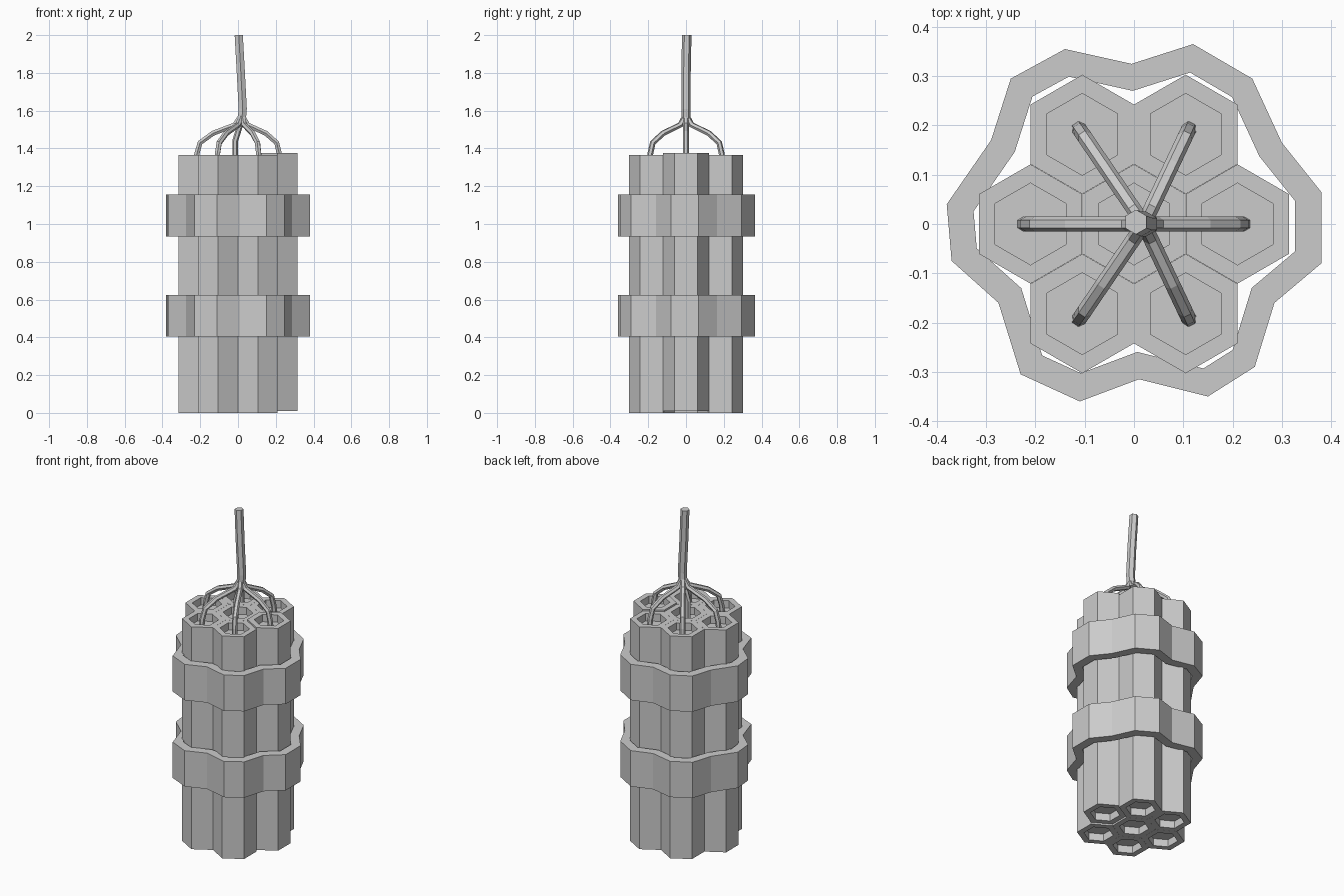
import bpy, bmesh, math
from mathutils import Vector

cube = bpy.data.objects.get("Cube")
if cube:
    bpy.data.objects.remove(cube, do_unlink=True)

grey = bpy.data.materials.new("plain grey")
grey.use_nodes = True
grey.diffuse_color = (0.6, 0.6, 0.6, 1)
grey.node_tree.nodes["Principled BSDF"].inputs["Base Color"].default_value = (0.6, 0.6, 0.6, 1)


def finish(name, bm):
    bmesh.ops.recalc_face_normals(bm, faces=bm.faces)
    mesh = bpy.data.meshes.new(name)
    bm.to_mesh(mesh)
    bm.free()
    mesh.materials.append(grey)
    obj = bpy.data.objects.new(name, mesh)
    bpy.context.collection.objects.link(obj)
    return obj


def bridge(bm, lower, upper):
    count = len(lower)
    for i in range(count):
        j = (i + 1) % count
        bm.faces.new((lower[i], lower[j], upper[j], upper[i]))


# Hexagonal stick with a recess in both ends
def stick(name, x, y, lift):
    height, depth, outer, inner = 1.365, 0.045, 0.121, 0.083
    profile = [(inner, depth), (inner, 0), (outer, 0),
               (outer, height), (inner, height), (inner, height - depth)]
    bm = bmesh.new()
    rings = []
    for radius, z in profile:
        ring = []
        for k in range(6):
            a = math.radians(30 + 60 * k)
            ring.append(bm.verts.new((x + radius * math.cos(a),
                                      y + radius * math.sin(a), z + lift)))
        rings.append(ring)
    for lower, upper in zip(rings, rings[1:]):
        bridge(bm, lower, upper)
    bm.faces.new(rings[0])
    bm.faces.new(rings[-1])
    finish(name, bm)


# Wavy strap: an outline offset inwards by its thickness
outline = [Vector(p) for p in (
    (.38, .065), (.3, .165), (.24, .295), (.12, .365), (-.005, .325), (-.14, .355),
    (-.25, .295), (-.29, .17), (-.38, .04), (-.37, -.075), (-.275, -.16), (-.23, -.305),
    (-.11, -.36), (.01, -.315), (.15, -.35), (.245, -.29), (.285, -.16), (.38, -.08))]


def inset(points, amount):
    result = []
    for i, p in enumerate(points):
        before = (p - points[i - 1]).normalized()
        after = (points[(i + 1) % len(points)] - p).normalized()
        n1 = Vector((-before.y, before.x))
        n2 = Vector((-after.y, after.x))
        result.append(p + (n1 + n2) * amount / (1 + n1.dot(n2)))
    return result


def strap(name, bottom, top):
    bm = bmesh.new()
    inside = inset(outline, 0.053)
    rings = [[bm.verts.new((p.x, p.y, z)) for p in loop]
             for loop, z in ((outline, bottom), (outline, top),
                             (inside, top), (inside, bottom))]
    for i in range(4):
        bridge(bm, rings[i], rings[(i + 1) % 4])
    finish(name, bm)


# Six-sided wire swept along a path
def wire(name, path, radius):
    curve = bpy.data.curves.new(name, "CURVE")
    curve.dimensions = "3D"
    curve.bevel_depth = radius
    curve.bevel_resolution = 1
    curve.use_fill_caps = True
    spline = curve.splines.new("POLY")
    spline.points.add(len(path) - 1)
    for point, co in zip(spline.points, path):
        point.co = (*co, 1)
    spline.use_smooth = False
    temp = bpy.data.objects.new(name + " path", curve)
    bpy.context.collection.objects.link(temp)
    bpy.context.view_layer.update()
    mesh = bpy.data.meshes.new_from_object(
        temp.evaluated_get(bpy.context.evaluated_depsgraph_get()))
    bpy.data.objects.remove(temp, do_unlink=True)
    bm = bmesh.new()
    bm.from_mesh(mesh)
    bpy.data.meshes.remove(mesh)
    bmesh.ops.remove_doubles(bm, verts=bm.verts, dist=0.0001)
    finish(name, bm)


# Sticks around a middle one, each with a branch wire to the joint
joint = Vector((0.02, 0, 0))
names = ["right_side", "back_right", "back_left", "left_side", "front_left", "front_right"]
for k, name in enumerate(names):
    a = math.radians(60 * k)
    direction = Vector((math.cos(a), math.sin(a), 0))
    centre = direction * 0.21
    stick(name + "_stick", centre.x, centre.y, 0.01 if k == 0 else 0)
    end = direction * 0.223
    path = []
    for t, z in ((0, 1.32), (0.02, 1.37), (0.09, 1.43), (0.37, 1.48), (0.85, 1.525), (1, 1.58)):
        p = end.lerp(joint, t)
        path.append((p.x, p.y, z))
    wire(name + "_wire", path, 0.0155)

stick("middle_stick", 0, 0, 0)
wire("middle_wire", [(-.015, 0, 1.32), (-.015, 0, 1.44), (.01, 0, 1.52), (.02, 0, 1.58)], 0.0155)

# Main fuse
wire("main_fuse", [(.02, 0, 1.55), (.025, 0, 1.61), (.015, 0, 1.8), (.004, .004, 2.0)], 0.025)

# Straps
strap("lower_strap", 0.405, 0.625)
strap("upper_strap", 0.935, 1.155)
